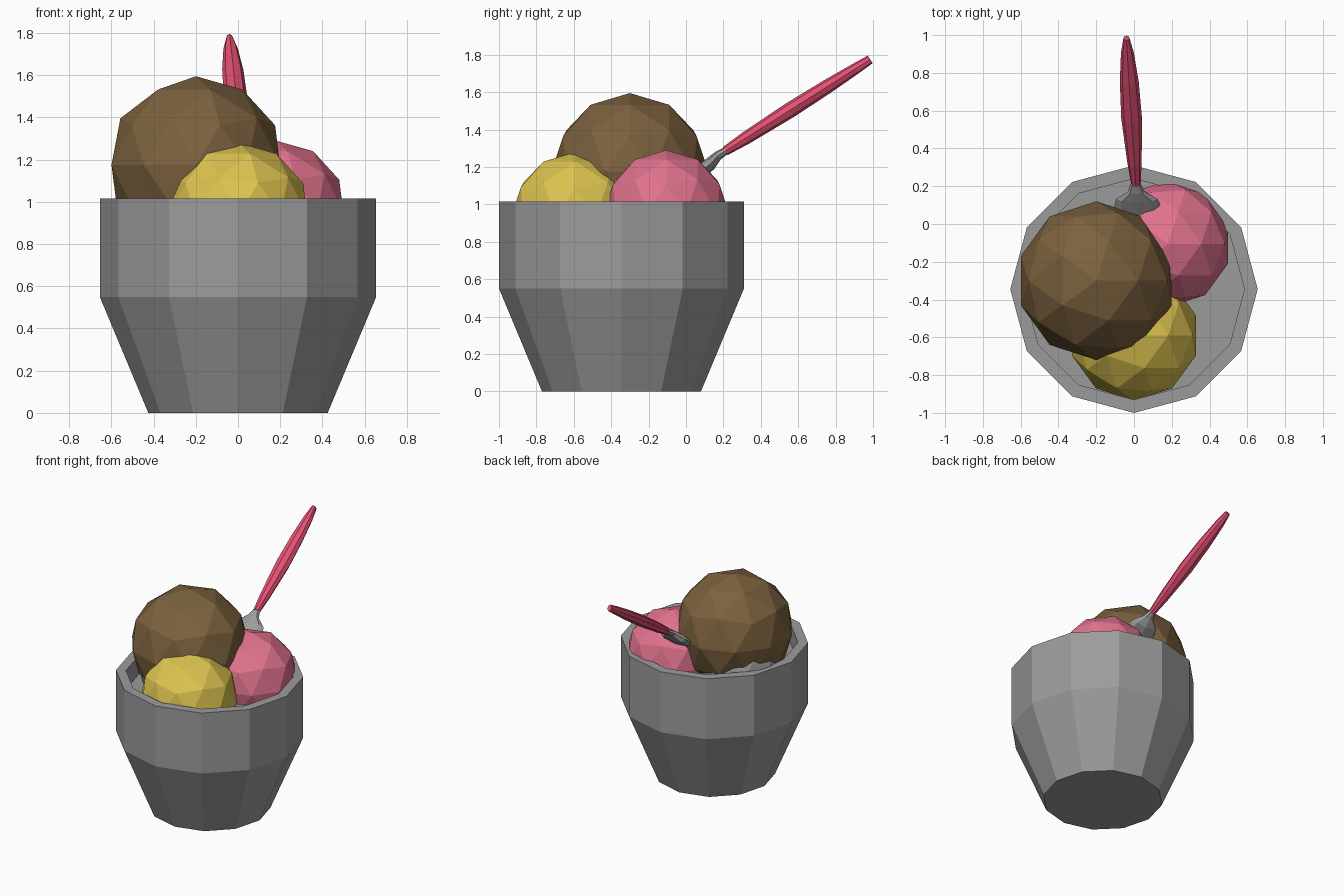
import bpy, bmesh
from math import cos, sin, tau
from mathutils import Vector

cube = bpy.data.objects.get("Cube")
if cube:
    bpy.data.objects.remove(cube)


def material(name, rgb):
    mat = bpy.data.materials.new(name)
    mat.use_nodes = True
    mat.diffuse_color = (*rgb, 1)
    mat.node_tree.nodes["Principled BSDF"].inputs["Base Color"].default_value = (*rgb, 1)
    return mat


grey = material("grey", (0.33, 0.33, 0.33))
brown = material("chocolate brown", (0.2, 0.12, 0.048))
yellow = material("vanilla yellow", (0.72, 0.55, 0.08))
pink = material("strawberry pink", (0.75, 0.17, 0.27))
red = material("raspberry red", (0.77, 0.08, 0.17))


def finish(name, bm, mat):
    bmesh.ops.recalc_face_normals(bm, faces=bm.faces[:])
    mesh = bpy.data.meshes.new(name)
    bm.to_mesh(mesh)
    bm.free()
    mesh.materials.append(mat)
    obj = bpy.data.objects.new(name, mesh)
    bpy.context.collection.objects.link(obj)
    return obj


def loft(name, mat, sections, side, up, sides):
    """Skin rings given as (centre, half width, half thickness), capped at both ends."""
    bm = bmesh.new()
    rings = []
    for centre, width, thick in sections:
        angles = [tau * i / sides for i in range(sides)]
        rings.append([bm.verts.new(Vector(centre) + side * width * cos(a) + up * thick * sin(a))
                      for a in angles])
    for low, high in zip(rings, rings[1:]):
        for i in range(sides):
            j = (i + 1) % sides
            bm.faces.new((low[i], low[j], high[j], high[i]))
    bm.faces.new(rings[0])
    bm.faces.new(rings[-1])
    return finish(name, bm, mat)


# Twelve-sided cup: outer wall, rim, inner wall and floor
cup_y = -0.345
profile = [(0.425, 0), (0.655, 0.55), (0.655, 1.015), (0.585, 1.015), (0.585, 0.87)]
loft("cup", grey, [((0, cup_y, z), r, r) for r, z in profile],
     Vector((1, 0, 0)), Vector((0, 1, 0)), 12)

# Faceted ice cream scoops
scoops = [
    ("chocolate_scoop", brown, (-0.2, -0.3, 1.175), 0.42),
    ("vanilla_scoop", yellow, (0, -0.59, 0.935), 0.345),
    ("strawberry_scoop", pink, (0.18, -0.105, 0.955), 0.335),
    ("plain_scoop", grey, (-0.29, -0.25, 0.94), 0.315),
]
for name, mat, centre, radius in scoops:
    bm = bmesh.new()
    bmesh.ops.create_icosphere(bm, subdivisions=2, radius=radius)
    bmesh.ops.translate(bm, verts=bm.verts[:], vec=centre)
    finish(name, bm, mat)

# Spoon leaning out of the back, laid out along one axis
start, end = Vector((0.01, 0.21, 1.285)), Vector((-0.04, 0.985, 1.775))
axis = (end - start).normalized()
side = Vector((1, 0, 0))
up = side.cross(axis).normalized()


def along(sections):
    return [(start.lerp(end, t) + up * lift, w, h) for t, lift, w, h in sections]


# (position, lift, half width, half thickness)
loft("spoon_handle", red, along([
    (0, 0, 0.025, 0.025), (0.15, 0, 0.038, 0.035), (0.45, 0, 0.055, 0.042),
    (0.7, 0, 0.05, 0.038), (0.9, 0, 0.034, 0.03), (1, 0, 0.016, 0.024)]), side, up, 8)
loft("spoon_head", grey, along([
    (0.03, 0, 0.018, 0.018), (-0.05, 0, 0.045, 0.025), (-0.11, -0.015, 0.11, 0.035),
    (-0.2, -0.025, 0.13, 0.035), (-0.35, -0.02, 0.1, 0.03), (-0.43, 0, 0.04, 0.015)]), side, up, 8)
